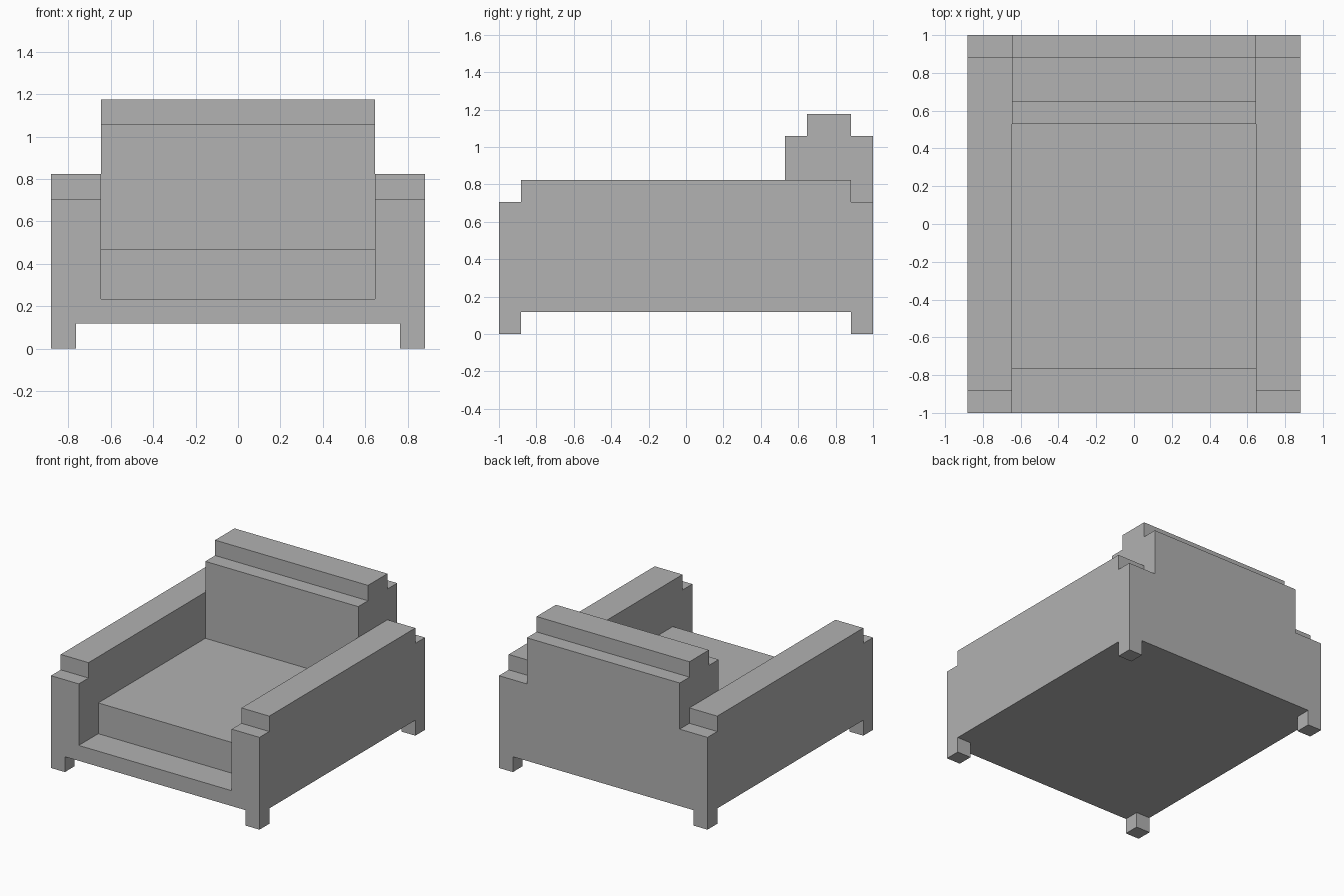
import bpy
import bmesh

U = 2 / 17  # modular unit: the chair is 17 units deep

cube = bpy.data.objects.get("Cube")
if cube:
    bpy.data.objects.remove(cube, do_unlink=True)

grey = bpy.data.materials.new("plain_grey")
grey.use_nodes = True
colour = (0.445, 0.445, 0.445, 1)
grey.diffuse_color = colour
grey.node_tree.nodes["Principled BSDF"].inputs["Base Color"].default_value = colour


def extrude_profile(name, profile, x0, x1):
    """Extrude a (y, z) side profile along x; all sizes in units."""
    bm = bmesh.new()
    face = bm.faces.new([bm.verts.new((x0 * U, y * U, z * U)) for y, z in profile])
    result = bmesh.ops.extrude_face_region(bm, geom=[face])
    moved = [v for v in result["geom"] if isinstance(v, bmesh.types.BMVert)]
    bmesh.ops.translate(bm, verts=moved, vec=((x1 - x0) * U, 0, 0))
    bmesh.ops.recalc_face_normals(bm, faces=bm.faces)
    mesh = bpy.data.meshes.new(name)
    bm.to_mesh(mesh)
    bm.free()
    mesh.materials.append(grey)
    obj = bpy.data.objects.new(name, mesh)
    bpy.context.collection.objects.link(obj)
    return obj


def box(name, x0, x1, y0, y1, z0, z1):
    return extrude_profile(name, [(y0, z0), (y1, z0), (y1, z1), (y0, z1)], x0, x1)


def stepped(name, x0, x1, y0, y1, z0, z1):
    """Block whose top has a one-unit step at the front and back."""
    profile = [(y0, z0), (y1, z0), (y1, z1 - 1), (y1 - 1, z1 - 1),
               (y1 - 1, z1), (y0 + 1, z1), (y0 + 1, z1 - 1), (y0, z1 - 1)]
    return extrude_profile(name, profile, x0, x1)


# Base, seat and backrest
box("base", -7.5, 7.5, -8.5, 8.5, 1, 2)
box("seat_cushion", -5.5, 5.5, -6.5, 4.5, 2, 4)
stepped("backrest", -5.5, 5.5, 4.5, 8.5, 2, 10)

# Arms and legs on both sides
for side, s in (("left", 1), ("right", -1)):
    inner, outer = sorted((5.5 * s, 7.5 * s))
    stepped(side + "_arm", inner, outer, -8.5, 8.5, 2, 7)
    leg_inner, leg_outer = sorted((6.5 * s, 7.5 * s))
    for end, y in (("front", -8.5), ("back", 7.5)):
        box(f"{end}_{side}_leg", leg_inner, leg_outer, y, y + 1, 0, 1)
